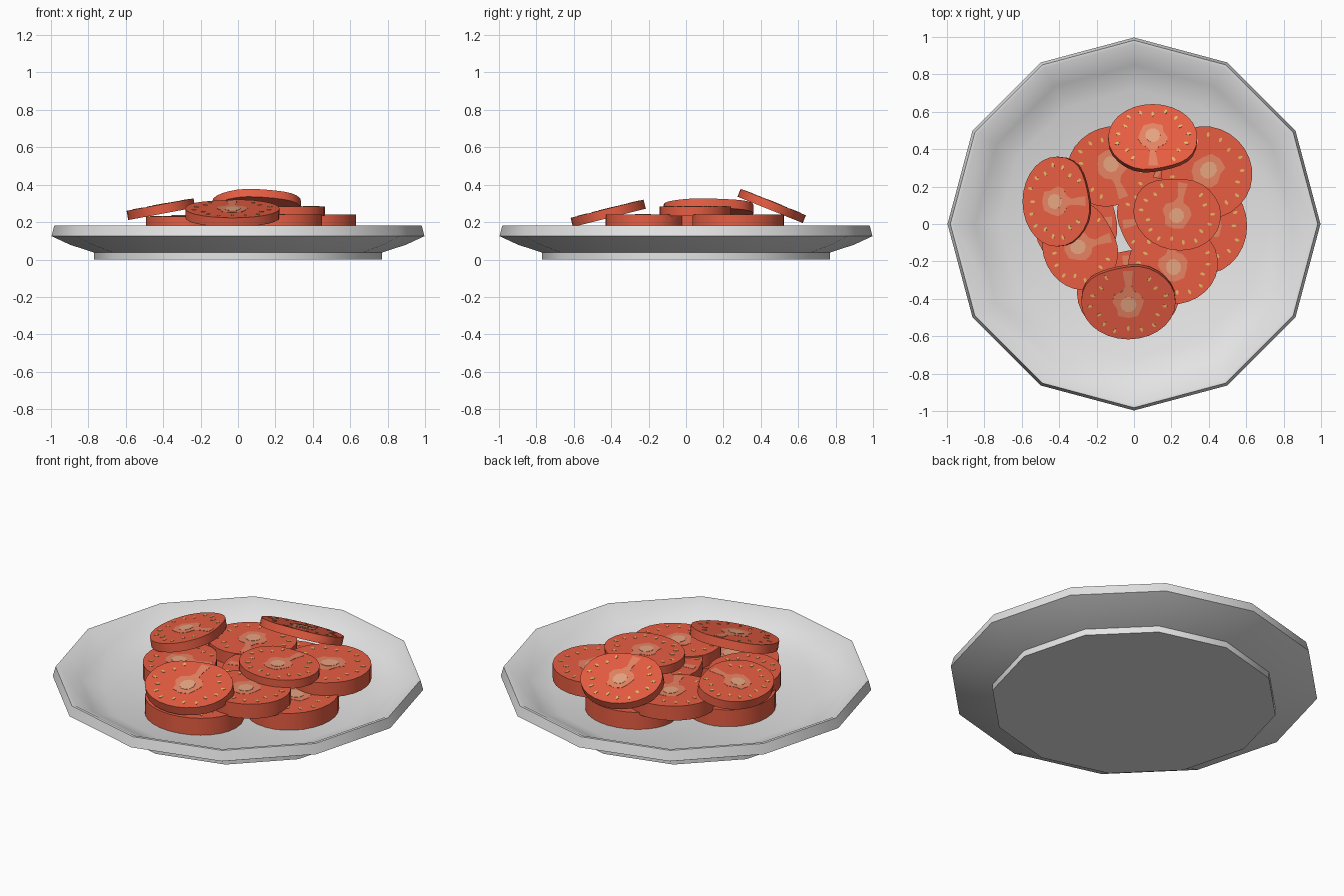
import bpy, bmesh, math
from mathutils import Matrix

if "Cube" in bpy.data.objects:
    bpy.data.objects.remove(bpy.data.objects["Cube"])


def material(name, rgb):
    m = bpy.data.materials.new(name)
    m.diffuse_color = (*rgb, 1)
    m.use_nodes = True
    m.node_tree.nodes["Principled BSDF"].inputs["Base Color"].default_value = m.diffuse_color
    return m


WHITE = material("plate_white", (0.78, 0.78, 0.78))
RED = material("tomato_red", (0.80, 0.11, 0.055))
PULP = material("pulp_orange", (0.80, 0.23, 0.125))
CORE = material("core_pale", (0.83, 0.39, 0.23))
SEED = material("seed_yellow", (0.80, 0.47, 0.13))


def finish(bm, name, mats, smooth):
    bmesh.ops.recalc_face_normals(bm, faces=bm.faces)
    me = bpy.data.meshes.new(name)
    bm.to_mesh(me)
    bm.free()
    for m in mats:
        me.materials.append(m)
    ob = bpy.data.objects.new(name, me)
    bpy.context.collection.objects.link(ob)
    bpy.ops.object.select_all(action='DESELECT')
    ob.select_set(True)
    bpy.context.view_layer.objects.active = ob
    bpy.ops.object.shade_smooth_by_angle(angle=math.radians(smooth))
    return ob


# Twelve-sided plate, revolved from its profile
profile = [(0.77, 0), (0.77, 0.037), (0.90, 0.08), (0.997, 0.125), (0.982, 0.182),
           (0.965, 0.182), (0.85, 0.115), (0.72, 0.065)]
bm = bmesh.new()
N = 12
rings = [[bm.verts.new((r * math.cos(2 * math.pi * i / N), r * math.sin(2 * math.pi * i / N), z))
          for i in range(N)] for r, z in profile]
for lo, hi in zip(rings, rings[1:]):
    for i in range(N):
        j = (i + 1) % N
        bm.faces.new((lo[i], lo[j], hi[j], hi[i]))
bm.faces.new(rings[0])
bm.faces.new(rings[-1])
finish(bm, "plate", [WHITE], 35)


def prism(bm, pts, z0, z1, mat):
    """Closed prism over an outline."""
    lo = [bm.verts.new((x, y, z0)) for x, y in pts]
    hi = [bm.verts.new((x, y, z1)) for x, y in pts]
    faces = [bm.faces.new(lo[::-1]), bm.faces.new(hi)]
    n = len(pts)
    for i in range(n):
        j = (i + 1) % n
        faces.append(bm.faces.new((lo[i], lo[j], hi[j], hi[i])))
    for f in faces:
        f.material_index = mat


def ellipse(cx, cy, rx, ry, n, turn=0.0):
    out = []
    for i in range(n):
        t = 2 * math.pi * i / n
        x, y = rx * math.cos(t), ry * math.sin(t)
        out.append((cx + x * math.cos(turn) - y * math.sin(turn),
                    cy + x * math.sin(turn) + y * math.cos(turn)))
    return out


# Pulp blob with a stalk running to the slice's inner edge (unit slice, stalk along +y)
PULP_SHAPE = [(0.10, 0.86), (-0.12, 0.86), (-0.10, 0.66), (-0.06, 0.45), (-0.13, 0.30), (-0.30, 0.20),
              (-0.34, 0.02), (-0.24, -0.18), (-0.22, -0.36), (0.0, -0.42), (0.20, -0.36), (0.28, -0.16),
              (0.33, 0.06), (0.24, 0.24), (0.10, 0.32), (0.07, 0.45), (0.08, 0.66)]


def tomato_slice(name, center, a, b, thick, turn, tilt_x=0, tilt_y=0):
    """center is the middle of the top face; turn rotates the stalk from +y."""
    bm = bmesh.new()
    outline = []
    for i in range(28):
        t = 2 * math.pi * i / 28
        x, y = math.cos(t), math.sin(t)
        if y > 0:                                # inner edge is flatter and a little wavy
            y = y ** 0.85 * (0.97 + 0.04 * math.sin(4 * x))
        outline.append((a * x, b * y))
    prism(bm, outline, -thick, 0, 0)
    prism(bm, [(a * x, b * y) for x, y in PULP_SHAPE], -0.002, 0.0015, 1)
    prism(bm, ellipse(0, -0.05 * b, 0.17 * a, 0.21 * b, 10), -0.002, 0.003, 2)
    # Seeds in two loose rows around the rim, leaving the stalk free
    for i in range(15):
        t = math.radians(125 + 290 * i / 14)
        r = (0.82, 0.70, 0.78)[i % 3]
        prism(bm, ellipse(a * r * math.cos(t), b * r * math.sin(t), 0.014, 0.008, 6, t),
              -0.002, 0.002, 3)
    ob = finish(bm, name, [RED, PULP, CORE, SEED], 30)
    ob.matrix_world = (Matrix.Translation(center)
                       @ Matrix.Rotation(math.radians(tilt_x), 4, 'X')
                       @ Matrix.Rotation(math.radians(tilt_y), 4, 'Y')
                       @ Matrix.Rotation(math.radians(turn), 4, 'Z'))


# Bottom layer, lying on the plate
tomato_slice("bottom_slice_front", (-0.03, -0.37, 0.165), 0.275, 0.235, 0.10, 0)
tomato_slice("bottom_slice_right", (0.37, -0.01, 0.165), 0.26, 0.235, 0.10, 90)
tomato_slice("bottom_slice_back", (0.11, 0.35, 0.165), 0.26, 0.225, 0.10, 180)
tomato_slice("bottom_slice_left", (-0.31, 0.01, 0.165), 0.25, 0.225, 0.10, -90)

# Middle layer, set on the diagonals
tomato_slice("middle_slice_front_right", (0.21, -0.22, 0.24), 0.24, 0.21, 0.085, 8)
tomato_slice("middle_slice_back_right", (0.39, 0.28, 0.24), 0.25, 0.235, 0.085, 135)
tomato_slice("middle_slice_back_left", (-0.12, 0.31, 0.237), 0.24, 0.21, 0.085, 200)
tomato_slice("middle_slice_front_left", (-0.29, -0.12, 0.23), 0.235, 0.20, 0.085, -75)
tomato_slice("middle_slice_center", (0.11, 0.03, 0.232), 0.22, 0.20, 0.07, 100)

# Top layer, leaning outwards
tomato_slice("top_slice_front", (-0.03, -0.42, 0.272), 0.252, 0.203, 0.05, 0, tilt_x=14)
tomato_slice("top_slice_back", (0.10, 0.465, 0.308), 0.238, 0.19, 0.045, 180, tilt_x=-22)
tomato_slice("top_slice_left", (-0.415, 0.12, 0.294), 0.24, 0.184, 0.05, -90, tilt_y=-10.5)
tomato_slice("top_slice_center", (0.23, 0.055, 0.283), 0.235, 0.195, 0.05, -12)
